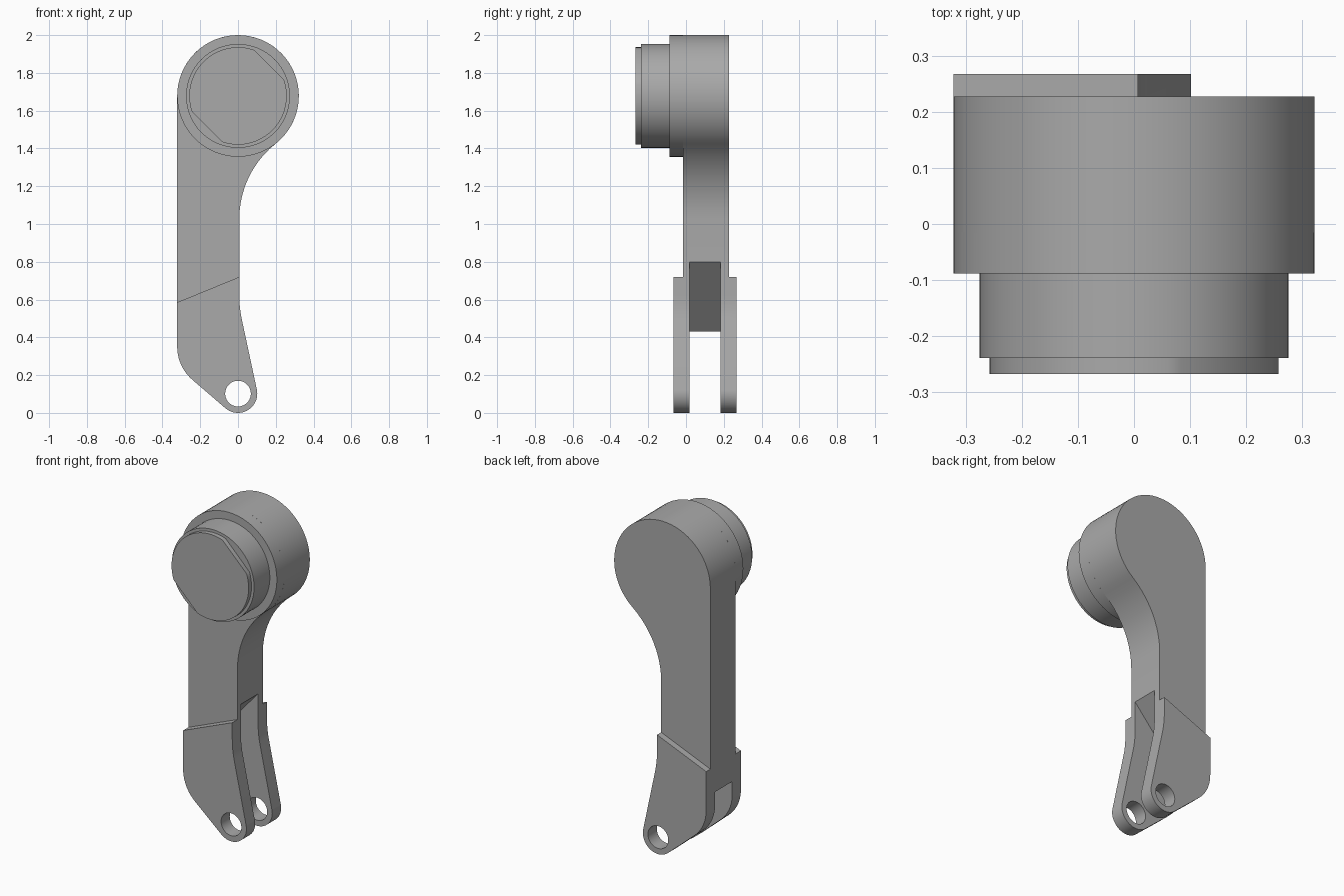
import bpy, bmesh
from math import sin, cos, atan2, sqrt, radians, degrees

cube = bpy.data.objects.get("Cube")
if cube:
    bpy.data.objects.remove(cube, do_unlink=True)

metal = bpy.data.materials.new("plain_grey")
metal.use_nodes = True
GREY = (0.4, 0.4, 0.4, 1)
metal.diffuse_color = GREY
metal.node_tree.nodes["Principled BSDF"].inputs["Base Color"].default_value = GREY

LEFT, RIGHT = -0.322, 0.007      # side faces of the arm
HUB_Z, HUB_R = 1.678, 0.322
EYE_Z, EYE_R = 0.102, 0.102


def arc(x, z, r, start, end, steps):
    """Points on an arc in the xz plane, angles in degrees."""
    angles = [radians(start + (end - start) * i / steps) for i in range(steps + 1)]
    return [(x + r * cos(a), z + r * sin(a)) for a in angles]


def circle(r, z, steps=64):
    return arc(0, z, r, 0, 360, steps)[:-1]


def plate(name, outline, front, back):
    """Extrude an xz outline along y."""
    bm = bmesh.new()
    face = bm.faces.new([bm.verts.new((x, front, z)) for x, z in outline])
    new = bmesh.ops.extrude_face_region(bm, geom=[face])["geom"]
    verts = [v for v in new if isinstance(v, bmesh.types.BMVert)]
    bmesh.ops.translate(bm, verts=verts, vec=(0, back - front, 0))
    bmesh.ops.recalc_face_normals(bm, faces=bm.faces)
    mesh = bpy.data.meshes.new(name)
    bm.to_mesh(mesh)
    bm.free()
    mesh.materials.append(metal)
    obj = bpy.data.objects.new(name, mesh)
    bpy.context.collection.objects.link(obj)
    return obj


def select(obj):
    bpy.ops.object.select_all(action="DESELECT")
    obj.select_set(True)
    bpy.context.view_layer.objects.active = obj


def combine(target, tool, operation):
    """Apply a boolean and discard the tool."""
    select(target)
    mod = target.modifiers.new(operation.lower(), "BOOLEAN")
    mod.operation, mod.solver, mod.object = operation, "EXACT", tool
    bpy.ops.object.modifier_apply(modifier=mod.name)
    bpy.data.objects.remove(tool, do_unlink=True)


# Lower outline: rounded heel, eye end, concave right edge
heel = arc(LEFT + 0.23, 0.35, 0.23, 180, 230, 10)
eye = arc(0, EYE_Z, EYE_R, 230, 372, 24)
shin = arc(RIGHT + 0.6, 0.62, 0.6, 192, 180, 6)
lower = heel + eye + shin

# Fillet tangent to the right edge and to the hub circle
drop = 0.65
fillet_r = (drop**2 + RIGHT**2 - HUB_R**2) / (2 * (HUB_R - RIGHT))
hub_angle = degrees(atan2(-drop, RIGHT + fillet_r))
fillet = arc(RIGHT + fillet_r, HUB_Z - drop, fillet_r, 180, 180 + hub_angle, 10)
hub_arc = arc(0, HUB_Z, HUB_R, hub_angle, 180, 44)

# Arm with thicker forked end
arm = plate("arm", lower + fillet[:-1] + hub_arc, -0.015, 0.227)
fork = plate("fork", lower + [(RIGHT, 0.72), (LEFT, 0.585)], -0.065, 0.267)
combine(arm, fork, "UNION")

# Slot with sloping roof, then the pin hole
slope = (0.80 - 0.43) / (RIGHT - LEFT)
roof = [(x, 0.43 + slope * (x - LEFT)) for x in (0.3, -0.5)]
slot = plate("slot_cutter", roof + [(-0.5, -0.2), (0.3, -0.2)], 0.018, 0.182)
combine(arm, slot, "DIFFERENCE")
combine(arm, plate("hole_cutter", circle(0.068, EYE_Z, 40), -0.5, 0.5), "DIFFERENCE")

# Hub, collar and end cap with two opposite flats
hub = plate("hub", circle(HUB_R, HUB_Z), -0.088, -0.015)
collar = plate("collar", circle(0.275, HUB_Z), -0.239, -0.088)
CAP_R = 0.258
half = degrees(atan2(sqrt(CAP_R**2 - 0.232**2), 0.232))
cap_outline = []
for turn in (45, 225):
    cap_outline += arc(0, HUB_Z, CAP_R, turn + half, turn + 180 - half, 24)
cap = plate("end_cap", cap_outline, -0.267, -0.239)

for part in (arm, hub, collar, cap):
    select(part)
    bpy.ops.object.shade_smooth_by_angle(angle=radians(30))
